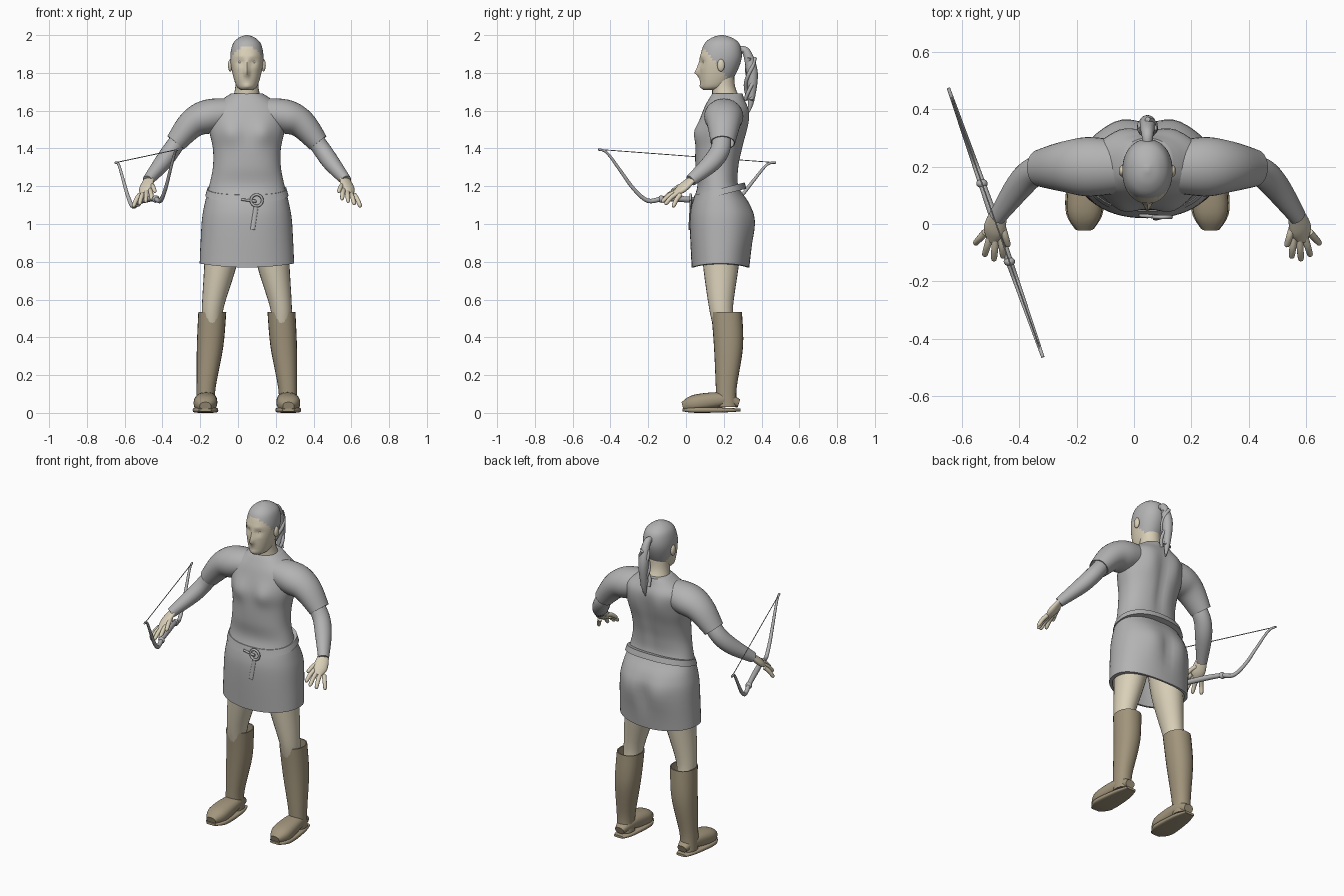
import bpy, bmesh
from math import cos, sin, pi, exp, copysign, radians
from mathutils import Vector, Matrix

cube = bpy.data.objects.get("Cube")
if cube:
    bpy.data.objects.remove(cube)

CENTRE = 0.047  # x of the body's centre line
STEPS = 5
X, Y, Z = Matrix.Identity(3)
parts = []


def material(name, *rgb):
    made = bpy.data.materials.new(name)
    made.use_nodes = True
    made.diffuse_color = (*rgb, 1)
    made.node_tree.nodes["Principled BSDF"].inputs["Base Color"].default_value = (*rgb, 1)
    return made


GREY = material("light_grey", 0.45, 0.45, 0.45)
SKIN = material("pale_skin", 0.7, 0.63, 0.48)
LEATHER = material("tan_leather", 0.36, 0.3, 0.2)


def finish(name, bm, *materials):
    bmesh.ops.recalc_face_normals(bm, faces=bm.faces)
    mesh = bpy.data.meshes.new(name)
    bm.to_mesh(mesh)
    bm.free()
    for mat in materials:
        mesh.materials.append(mat)
    part = bpy.data.objects.new(name, mesh)
    bpy.context.collection.objects.link(part)
    parts.append(part)
    return part


def spline(points):
    """Smooth curve through tuples of any length."""
    padded = [points[0], *points, points[-1]]
    rows = []
    for quad in zip(padded, padded[1:], padded[2:], padded[3:]):
        for step in range(STEPS):
            t = step / STEPS
            rows.append([b + t / 2 * (c - a + t * (2*a - 5*b + 4*c - d + t * (3*(b - c) + d - a)))
                         for a, b, c, d in zip(*quad)])
    return rows + [list(points[-1])]


def span(height, half_width, front, back):
    """Level station given by its front and back edges."""
    return 0, (front + back) / 2, height, half_width, (back - front) / 2


def loft(name, stations, *materials, side=1, across=None, aspect=1, power=2,
         sides=24, shape=None, fold=False):
    """Skin round stations (x, y, z, radius); rings are level unless 'across' is given."""
    rows = spline([(*s, s[3] * aspect)[:5] for s in stations])
    last = len(rows) - 1
    if fold:  # turn the open rim inwards
        for row, scale in ((rows[last], 0.92), (rows[last - STEPS + 1], 0.85)):
            rows.append([*row[:3], row[3] * scale, row[4] * scale])
    bm, rings = bmesh.new(), []
    for i, (x, y, z, r, s) in enumerate(rows):
        u, v = X, Y
        if across:
            i = min(i, last)
            along = Vector(rows[min(i + 1, last)][:3]) - Vector(rows[max(i - 1, 0)][:3])
            v = (across - across.project(along)).normalized()
            u = v.cross(along).normalized()
        ring = []
        for k in range(sides):
            angle = 2 * pi * k / sides
            c, d = (copysign(abs(f) ** (2 / power), f) for f in (cos(angle), sin(angle)))
            point = Vector((x, y, z)) + u * r * c + v * s * d
            if shape:
                shape(point)
            point.x = CENTRE + side * point.x
            ring.append(bm.verts.new(point))
        rings.append(ring)
    for a, b in zip(rings, rings[1:]):
        for k in range(sides):
            bm.faces.new((a[k - 1], a[k], b[k], b[k - 1]))
    bm.faces.new(rings[0])
    bm.faces.new(rings[-1])
    return finish(name, bm, *materials)


def ball(name, centre, radii, mat, side=1):
    bm = bmesh.new()
    x, y, z = centre
    place = Matrix.Translation((CENTRE + side * x, y, z)) @ Matrix.Diagonal((*radii, 1))
    bmesh.ops.create_uvsphere(bm, u_segments=16, v_segments=10, radius=1, matrix=place)
    finish(name, bm, mat)


def bump(point, x, z, wide, tall):
    return exp(-((abs(point.x) - x) / wide) ** 2 - ((point.z - z) / tall) ** 2)


# Head, with soft bumps for the face and the hair above a slanted line
def face(p):
    if p.y < 0.15:
        nose = bump(p, 0, 1.8, 0.014, 0.018) + bump(p, 0, 1.83, 0.01, 0.03) / 2
        lips = bump(p, 0, 1.776, 0.024, 0.006) + bump(p, 0, 1.76, 0.022, 0.006)
        brow = bump(p, 0.03, 1.885, 0.03, 0.01)
        chin = bump(p, 0, 1.73, 0.025, 0.013)
        socket = bump(p, 0.034, 1.857, 0.022, 0.014)
        p.y += 0.013 * socket - 0.025 * nose - 0.009 * lips - 0.006 * brow - 0.01 * chin


head = loft("head", [
    (0, .13, 1.71, .03), (0, .15, 1.73, .055), (0, .17, 1.8, .077), (0, .185, 1.88, .088),
    (0, .19, 1.95, .076), (0, .19, 1.985, .045), (0, .19, 2, .007)],
    SKIN, GREY, aspect=1.25, power=2.15, sides=64, shape=face)
for poly in head.data.polygons:
    poly.material_index = int(poly.center.z > 2.05 - 1.25 * poly.center.y)
loft("neck", [(0, .22, 1.64, .08), (0, .2, 1.72, .062), (0, .195, 1.79, .06)], SKIN)

# Ponytail with twisted strands
loft("ponytail", [(0, .28, 1.925, .016), (0, .32, 1.91, .022), (0, .35, 1.8, .03),
                  (0, .345, 1.66, .018), (0, .333, 1.59, .003)], GREY, across=X)
for k in range(3):
    loft(f"hair_strand_{k}", [
        (.027 * sin(2 * k + i), .345 + .02 * cos(2 * k + i) - .003 * i, 1.88 - .045 * i, .01)
        for i in range(6)], GREY, across=X, sides=10)
ball("hair_tie", (0, .297, 1.922), (.02, .014, .02), GREY)


# Tunic with bust, spine groove and seat; the hem turns inwards
def cloth(p):
    if p.y < 0.17:
        p.y -= 0.022 * bump(p, 0.085, 1.485, 0.055, 0.06)
    else:
        p.y += 0.013 * (bump(p, 0.1, 1, 0.06, 0.09) + bump(p, 0.09, 1.54, 0.05, 0.09))
        p.y -= 0.014 * (bump(p, 0, 1.4, 0.03, 0.17) + bump(p, 0, 0.97, 0.03, 0.08))
    if p.z < 0.86:
        p.z += p.x ** 2 / 3


loft("tunic", [
    span(1.69, .085, .14, .3), span(1.66, .13, .12, .31), span(1.6, .2, .09, .33),
    span(1.5, .2, .06, .32), span(1.4, .18, .05, .3), span(1.3, .18, .05, .28),
    span(1.2, .2, .06, .28), span(1.1, .225, .03, .34), span(1, .24, .02, .36),
    span(.77, .25, .03, .335)], GREY, power=2.25, sides=56, shape=cloth, fold=True)


# Belt sloping down to a ring buckle with a hanging strap
def slope(p):
    p.z += (p.y - 0.17) / 4


loft("belt", [span(1.15, .22, .035, .32), span(1.185, .21, .045, .31)],
     GREY, power=2.25, sides=48, shape=slope)
loft("buckle_ring", [(.052 + .03 * cos(pi * k / 6), .024, 1.125 + .03 * sin(pi * k / 6), .007)
                     for k in range(13)], GREY, across=Y, sides=10)
loft("buckle_bar", [(-.03, .03, 1.13, .006), (.05, .024, 1.12, .008)], GREY, across=Y, sides=10)
loft("belt_strap", [(.05, .024, 1.1, .012), (.03, .017, .97, .012)],
     GREY, across=Y, aspect=0.4, sides=10)


# Arms, hands, legs and boots, once per side
def finger(name, knuckle, tip, side):
    middle = knuckle.lerp(tip, 0.5) + Z * 0.007
    loft(name, [(*knuckle, .013), (*middle, .012), (*knuckle.lerp(tip, 0.9), .01), (*tip, .003)],
         SKIN, side=side, across=PALM_LINE, sides=12)


def above_ground(p):
    p.z = max(p.z, 0.022)


PALM_LINE = Vector((.055, .015, -.025))  # index knuckle to little knuckle
FOOT = [(.215, .28, .05, .03), (.215, .2, .07, .052), (.22, .05, .05, .062), (.22, -.018, .035, .03)]
for side, tag in ((1, "left_"), (-1, "right_")):
    ball(tag + "ear", (.088, .185, 1.84), (.012, .02, .033), SKIN, side)
    ball(tag + "eye", (.034, .1, 1.857), (.015, .012, .008), SKIN, side)
    loft(tag + "sleeve", [(.06, .2, 1.59, .075), (.2, .2, 1.57, .09), (.29, .2, 1.53, .077),
                          (.377, .195, 1.43, .056)],
         GREY, side=side, across=Y, aspect=1.15, sides=32, fold=True)
    loft(tag + "forearm", [(.35, .19, 1.46, .045), (.4, .18, 1.39, .047), (.45, .13, 1.32, .045),
                           (.525, .025, 1.23, .029)], GREY, side=side, across=Y, aspect=1.1)
    loft(tag + "palm", [(.52, .03, 1.235, .016), (.535, -.02, 1.19, .02), (.543, -.06, 1.16, .01)],
         SKIN, side=side, across=PALM_LINE, aspect=2)
    for k, label in enumerate(("index", "middle", "ring", "little")):
        reach = Y * -0.03 * sin(pi * k / 3)
        knuckle = Vector((.512, -.045, 1.18)) + PALM_LINE * k / 3 + reach / 3
        tip = Vector((.503, -.12, 1.13)).lerp(Vector((.603, -.07, 1.09)), k / 3) + reach
        finger(f"{tag}{label}_finger", knuckle, tip, side)
    finger(tag + "thumb", Vector((.51, 0, 1.21)), Vector((.485, -.08, 1.17)), side)
    loft(tag + "leg", [(.12, .19, .96, .1), (.14, .185, .78, .086), (.18, .185, .56, .058),
                       (.185, .2, .45, .05)], SKIN, side=side, aspect=1.1)
    loft(tag + "boot_shaft", [(.217, .215, .03, .05), (.216, .213, .13, .05), (.195, .225, .35, .07),
                              (.183, .215, .535, .074)],
         LEATHER, side=side, aspect=1.1, power=2.2, fold=True)
    loft(tag + "boot_foot", FOOT, LEATHER, side=side, across=Z, aspect=0.75, power=2.4,
         shape=above_ground)
    loft(tag + "boot_sole", [(x, y * 1.03, .015, r * 1.08) for x, y, z, r in FOOT],
         LEATHER, side=side, across=Z, aspect=0.22, power=4)

# Bow: a symmetric double curve hung below the chord between its two tips
front_tip, back_tip = Vector((-.365, -.465, 1.395)), Vector((-.695, .475, 1.325))
chord = back_tip - front_tip
half = [(0, 0), (.05, .015), (.13, .11), (.2, .195), (.28, .252), (.37, .235), (.5, .23)]
curve = half + [(1 - t, drop) for t, drop in reversed(half[:-1])]


def on_bow(t, drop):
    return front_tip + chord * t - Z * drop


loft("bow", [(*on_bow(t, drop), .006 + .02 * min(t, 1 - t)) for t, drop in curve],
     GREY, across=chord.cross(Z), sides=14)
loft("bow_string", [(*tip, .0025) for tip in (front_tip, back_tip)], GREY, across=Z, sides=6)
for t, label in ((.355, "front"), (.645, "back")):
    ball(f"bow_{label}_knob", on_bow(t, .238), (.02, .016, .02), GREY)

# Smooth shading with sharp rims kept
bpy.ops.object.select_all(action="DESELECT")
for part in parts:
    part.select_set(True)
bpy.context.view_layer.objects.active = head
bpy.ops.object.shade_smooth_by_angle(angle=radians(50))
